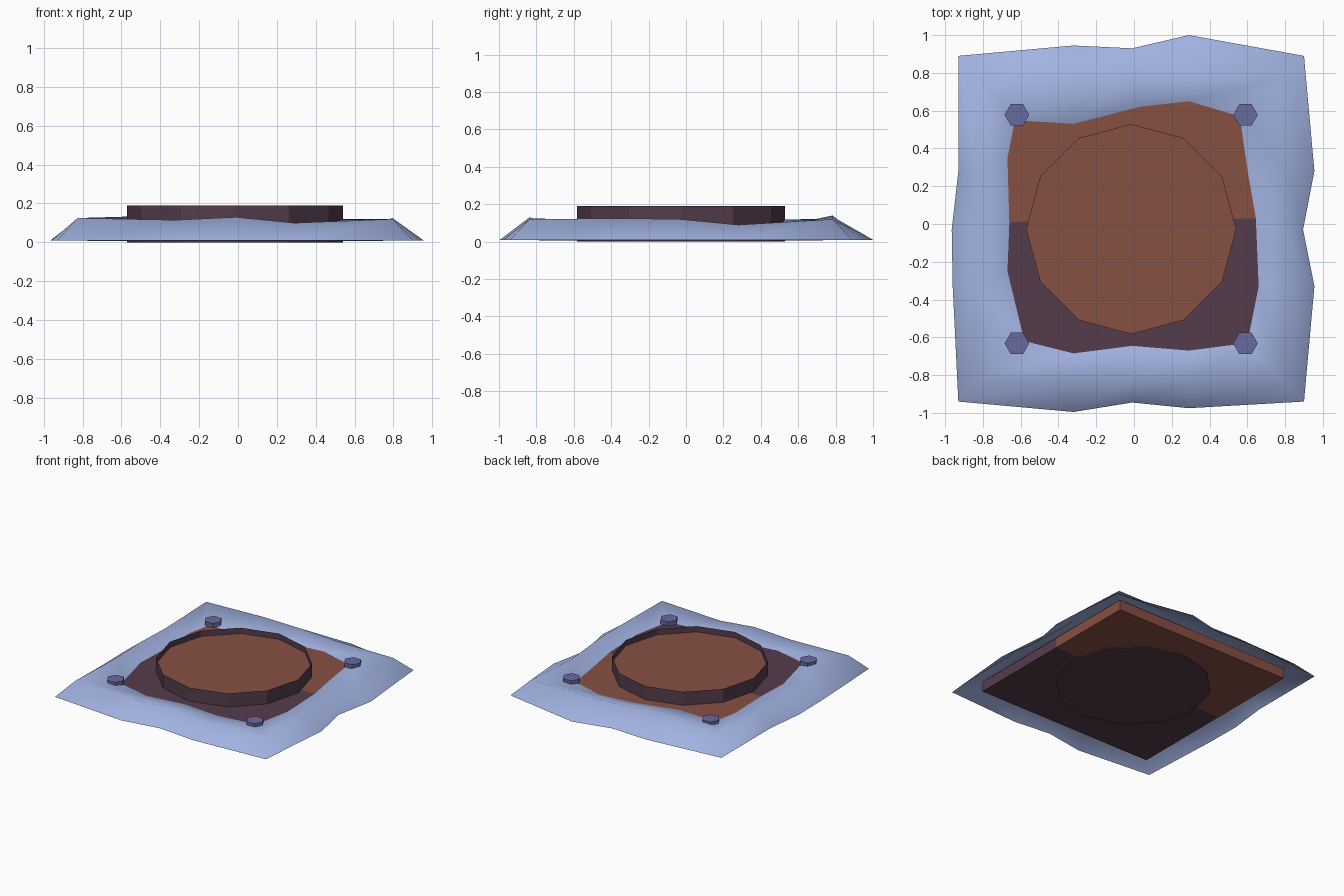
import bpy, bmesh, math
from mathutils import Vector

if "Cube" in bpy.data.objects:
    bpy.data.objects.remove(bpy.data.objects["Cube"])

CX, CY = -0.015, -0.027      # centre of the hatch
PLATE_TOP = 0.085


def material(name, rgb):
    m = bpy.data.materials.new(name)
    m.diffuse_color = (*rgb, 1)
    m.use_nodes = True
    m.node_tree.nodes["Principled BSDF"].inputs["Base Color"].default_value = m.diffuse_color
    return m


SNOW = material("pale_blue", (0.36, 0.45, 0.76))
RUST = material("rust_brown", (0.245, 0.08, 0.056))
PLUM = material("dark_plum", (0.09, 0.046, 0.072))
BOLT = material("slate_violet", (0.14, 0.147, 0.355))


def finish(bm, name, mats, recalc=True):
    if recalc:
        bmesh.ops.recalc_face_normals(bm, faces=bm.faces[:])
    me = bpy.data.meshes.new(name)
    bm.to_mesh(me)
    bm.free()
    for m in mats:
        me.materials.append(m)
    ob = bpy.data.objects.new(name, me)
    bpy.context.collection.objects.link(ob)
    return ob


def prism(bm, sides, r, z0, z1, x, y):
    """Upright n-sided prism; returns its top face."""
    rings = []
    for z in (z0, z1):
        rings.append([bm.verts.new((x + r * math.cos(2 * math.pi * i / sides),
                                    y + r * math.sin(2 * math.pi * i / sides), z))
                      for i in range(sides)])
    lo, hi = rings
    for i in range(sides):
        j = (i + 1) % sides
        bm.faces.new((lo[i], lo[j], hi[j], hi[i]))
    bm.faces.new(lo[::-1])
    return bm.faces.new(hi)


# Drifted skirt: lip x, lip y, crest z, contact x, contact y (clockwise from back left)
SKIRT = [
    (-0.93, 0.89, 0.125, -0.63, 0.55), (-0.32, 0.945, 0.14, -0.32, 0.53),
    (-0.01, 0.93, 0.135, 0.03, 0.62), (0.29, 1.0, 0.12, 0.29, 0.65),
    (0.90, 0.89, 0.12, 0.56, 0.57), (0.955, 0.28, 0.09, 0.60, 0.29),
    (0.895, -0.03, 0.12, 0.645, 0.03), (0.955, -0.33, 0.125, 0.66, -0.33),
    (0.90, -0.94, 0.12, 0.60, -0.63), (0.29, -0.975, 0.10, 0.29, -0.67),
    (-0.01, -0.945, 0.13, -0.01, -0.645), (-0.32, -0.995, 0.115, -0.32, -0.685),
    (-0.93, -0.94, 0.125, -0.58, -0.62), (-0.96, -0.33, 0.11, -0.67, -0.25),
    (-0.965, -0.03, 0.12, -0.66, 0.0), (-0.93, 0.28, 0.11, -0.67, 0.35),
]
bm = bmesh.new()
lip, crest, contact, inner = [], [], [], []
for k, (x, y, cz, ix, iy) in enumerate(SKIRT):
    # crest runs along a square just inside the lip
    dx, dy = x - CX, y - CY
    side = 0.81
    px = math.copysign(side, dx) if abs(dx) > 0.85 else dx
    py = math.copysign(side, dy) if abs(dy) > 0.85 else dy
    lip.append(bm.verts.new((x, y, 0.01)))
    crest.append(bm.verts.new((CX + px, CY + py, cz)))
    contact.append(bm.verts.new((ix, iy, PLATE_TOP)))
    inner.append(bm.verts.new((CX + (ix - CX) * 0.93, CY + (iy - CY) * 0.93, 0.06)))
n = len(SKIRT)
for a, b in ((lip, crest), (crest, contact), (contact, inner)):
    for i in range(n):
        j = (i + 1) % n
        f = bm.faces.new((a[j], a[i], b[i], b[j]))
        f.smooth = True
finish(bm, "drift_skirt", [SNOW], recalc=False)

# Square base plate, split into a rust back half and a plum front half
bm = bmesh.new()
bmesh.ops.create_cube(bm, size=1)
for v in bm.verts:
    v.co = (CX + v.co.x * 1.52, CY + v.co.y * 1.52,
            0.006 if v.co.z < 0 else PLATE_TOP)
cut_co, cut_no = Vector((0, 0.02, 0)), Vector((-0.014, 1, 0))
bmesh.ops.bisect_plane(bm, geom=bm.verts[:] + bm.edges[:] + bm.faces[:],
                       plane_co=cut_co, plane_no=cut_no)
for f in bm.faces:
    front = (f.calc_center_median() - cut_co).dot(cut_no) < 0
    f.material_index = 1 if front else 0
finish(bm, "base_plate", [RUST, PLUM])

# Round hatch: twelve-sided rim with a sunken rust lid
bm = bmesh.new()
top = prism(bm, 12, 0.556, 0.0, 0.19, CX, CY)
bmesh.ops.inset_region(bm, faces=[top], thickness=0.093)
res = bmesh.ops.extrude_face_region(bm, geom=[top])
lid = [g for g in res["geom"] if isinstance(g, bmesh.types.BMFace)][0]
for v in lid.verts:
    v.co.z = 0.145
lid.material_index = 1
if top.is_valid:
    bmesh.ops.delete(bm, geom=[top], context='FACES_ONLY')
finish(bm, "hatch_rim", [PLUM, RUST])

# Four hexagonal corner bolts
for sx, ex in ((-1, "left"), (1, "right")):
    for sy, ey in ((-1, "front"), (1, "back")):
        bm = bmesh.new()
        prism(bm, 6, 0.065, 0.05, 0.118, CX + sx * 0.605, CY + sy * 0.605)
        finish(bm, f"bolt_{ey}_{ex}", [BOLT])
